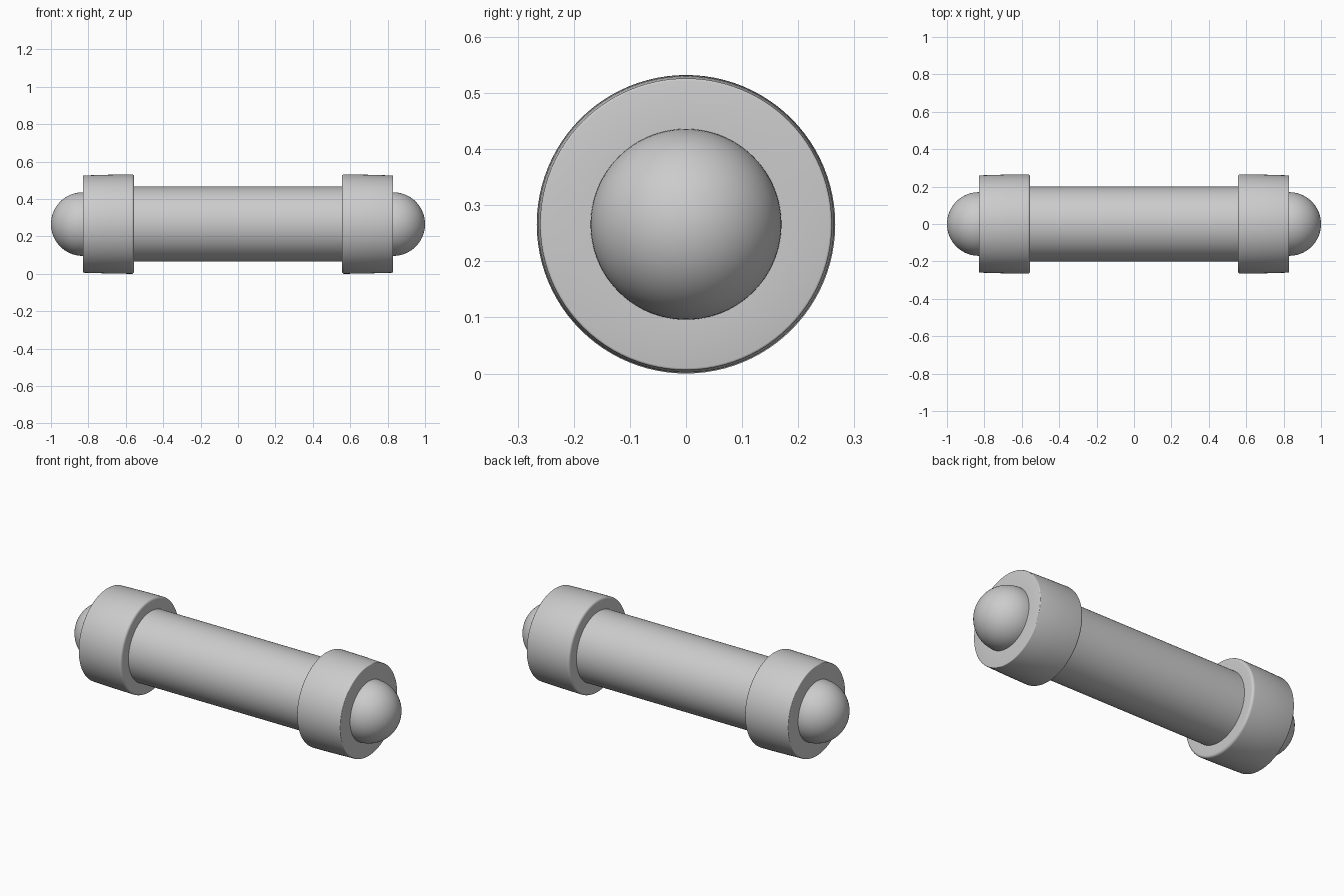
import bpy, math

if "Cube" in bpy.data.objects:
    bpy.data.objects.remove(bpy.data.objects["Cube"])

SEGMENTS = 96
AXIS_Z = 0.266


def lathe(name, profile, side=1):
    """Revolve (x, radius) points around the long axis; side=-1 mirrors in x."""
    verts, faces, rings = [], [], []
    for x, r in profile:
        start = len(verts)
        if r < 1e-6:
            verts.append((side * x, 0, 0))
            rings.append([start] * SEGMENTS)
        else:
            for i in range(SEGMENTS):
                a = 2 * math.pi * i / SEGMENTS
                verts.append((side * x, r * math.cos(a), r * math.sin(a)))
            rings.append(list(range(start, start + SEGMENTS)))
    for a, b in zip(rings, rings[1:]):
        for i in range(SEGMENTS):
            j = (i + 1) % SEGMENTS
            face = list(dict.fromkeys((a[i], b[i], b[j], a[j])))
            faces.append(face if side < 0 else face[::-1])
    mesh = bpy.data.meshes.new(name)
    mesh.from_pydata(verts, [], faces)
    obj = bpy.data.objects.new(name, mesh)
    obj.location.z = AXIS_Z
    bpy.context.collection.objects.link(obj)
    bpy.ops.object.select_all(action='DESELECT')
    obj.select_set(True)
    bpy.context.view_layer.objects.active = obj
    bpy.ops.object.shade_smooth_by_angle(angle=math.radians(35))
    return obj


def arc(cx, cr, radius, start, end, steps):
    """Profile arc; the angle is measured from +x towards +radius."""
    pts = []
    for i in range(steps + 1):
        t = math.radians(start + (end - start) * i / steps)
        pts.append((cx + radius * math.cos(t), max(0, cr + radius * math.sin(t))))
    return pts


# central rod
lathe("rod", [(-0.556, 0.2), (0.556, 0.2)])

# collar with a rounded inner rim and slight taper, plus the domed end
collar = ([(0.555, 0.2)] + arc(0.569, 0.252, 0.014, 180, 90, 6)
          + [(0.69, 0.264)] + arc(0.826, 0.256, 0.004, 90, 0, 3)
          + [(0.83, 0.169)])
dome = arc(0.83, 0, 0.17, 90, 0, 24)

for side, label in ((1, "right"), (-1, "left")):
    lathe("collar_" + label, collar, side)
    lathe("end_dome_" + label, dome, side)
